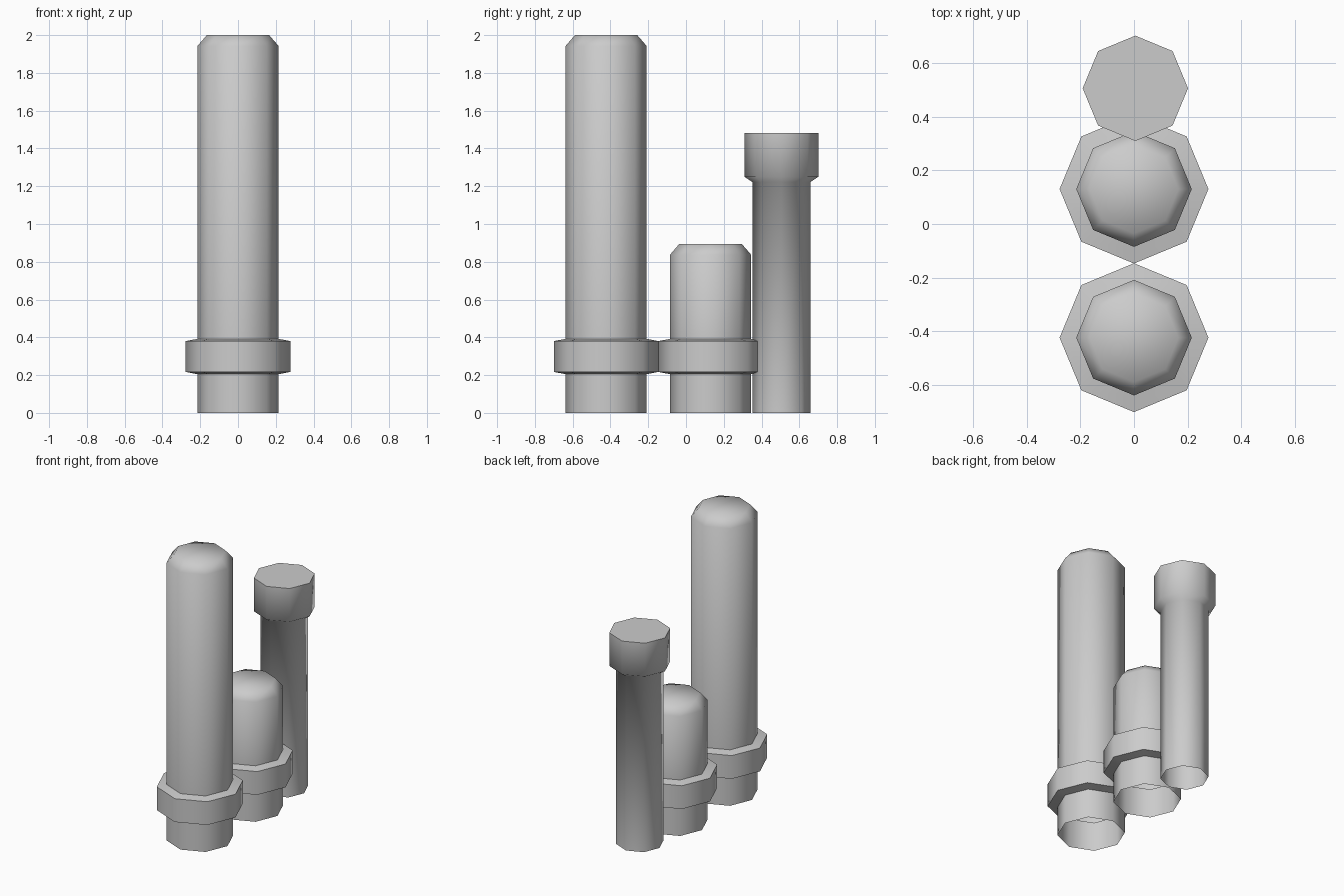
import bpy
import bmesh
from math import cos, sin, pi, radians

cube = bpy.data.objects.get("Cube")
if cube:
    bpy.data.objects.remove(cube, do_unlink=True)

SIDES = 8

# One plain grey for every post
grey = bpy.data.materials.new("plain grey")
grey.use_nodes = True
colour = (0.6, 0.6, 0.6, 1)
grey.diffuse_color = colour
grey.node_tree.nodes["Principled BSDF"].inputs["Base Color"].default_value = colour


def turned_post(name, x, y, profile):
    """Eight-sided post from (radius, height) pairs: open below, capped on top."""
    bm = bmesh.new()
    rings = []
    for r, z in profile:
        angles = [2 * pi * i / SIDES for i in range(SIDES)]
        rings.append([bm.verts.new((r * cos(a), r * sin(a), z)) for a in angles])
    for low, high in zip(rings, rings[1:]):
        for i in range(SIDES):
            j = (i + 1) % SIDES
            bm.faces.new((low[i], low[j], high[j], high[i]))
    bm.faces.new(rings[-1])
    mesh = bpy.data.meshes.new(name)
    bm.to_mesh(mesh)
    bm.free()
    mesh.materials.append(grey)
    obj = bpy.data.objects.new(name, mesh)
    obj.location = (x, y, 0)
    bpy.context.collection.objects.link(obj)
    bpy.ops.object.select_all(action='DESELECT')
    obj.select_set(True)
    bpy.context.view_layer.objects.active = obj
    bpy.ops.object.shade_smooth_by_angle(angle=radians(60))
    return obj


def collared_profile(height):
    """Post with a collar near the foot and a chamfered top."""
    body, collar, top = 0.215, 0.277, 0.165
    return [(body, 0), (body, 0.205), (collar, 0.217), (collar, 0.38),
            (body, 0.392), (body, height - 0.058), (top, height)]


# Collared posts, tall in front and short in the middle
turned_post("tall_collared_post", 0, -0.423, collared_profile(2.0))
turned_post("short_collared_post", 0, 0.13, collared_profile(0.895))

# Slim post with a wide flat head at the back
turned_post("headed_post", 0.005, 0.505,
            [(0.153, 0), (0.153, 1.222), (0.196, 1.25), (0.196, 1.483)])
